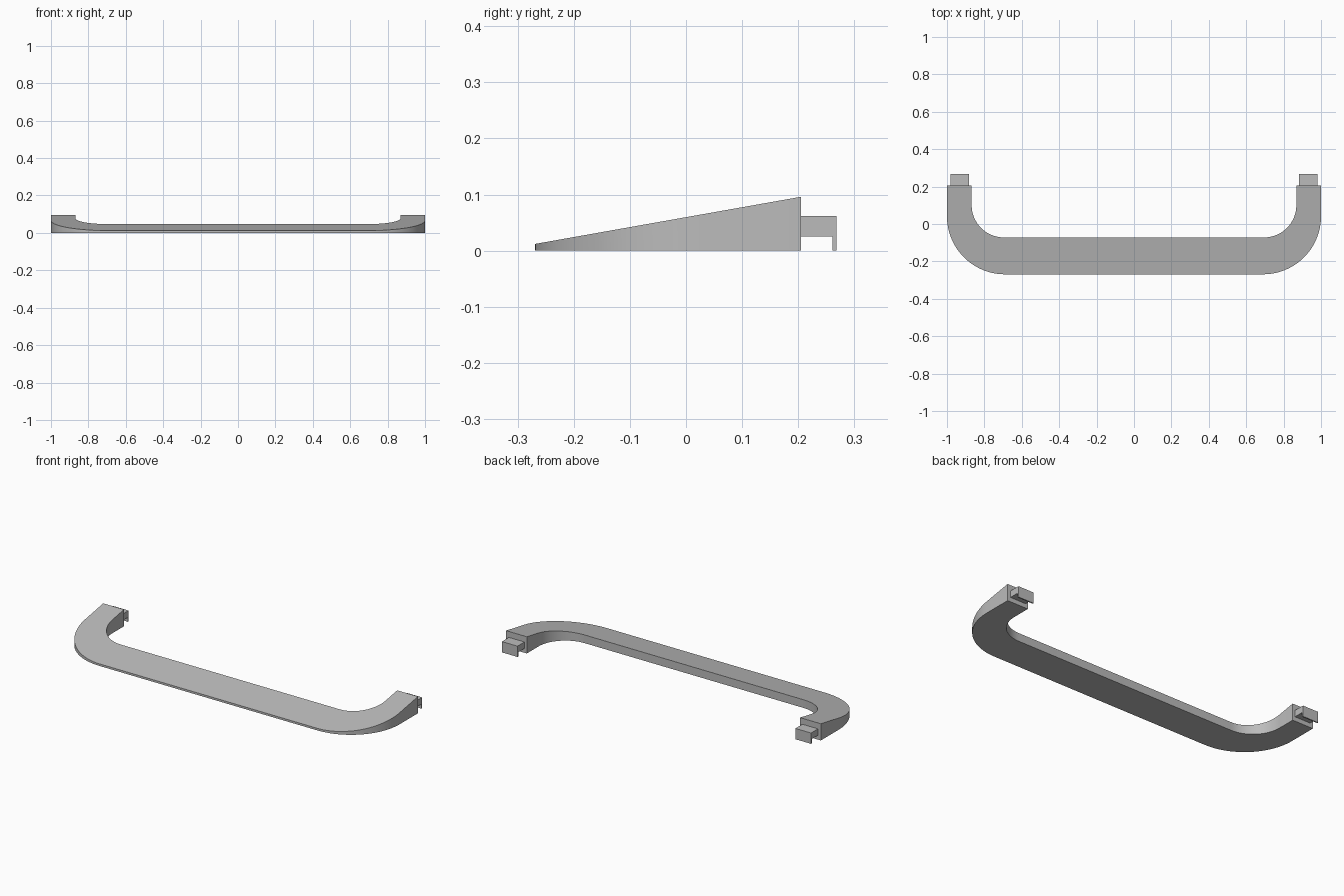
import bpy, bmesh, math

cube = bpy.data.objects.get("Cube")
if cube:
    bpy.data.objects.remove(cube, do_unlink=True)

grey = bpy.data.materials.new("light grey")
grey.use_nodes = True
colour = (0.5, 0.5, 0.5, 1)
grey.diffuse_color = colour
grey.node_tree.nodes["Principled BSDF"].inputs["Base Color"].default_value = colour

FRONT, BACK = -0.269, 0.205
FRONT_HEIGHT, BACK_HEIGHT = 0.012, 0.096


def top_height(y):
    return FRONT_HEIGHT + (BACK_HEIGHT - FRONT_HEIGHT) * (y - FRONT) / (BACK - FRONT)


def arc(cx, cy, r, steps=24):
    """Quarter turn from the side of the corner round to the front."""
    return [(cx + r * math.cos(a), cy - r * math.sin(a))
            for a in (math.pi / 2 * i / steps for i in range(steps + 1))]


def prism(name, rings):
    """Closed solid between two matching loops of points."""
    bm = bmesh.new()
    a, b = [[bm.verts.new(p) for p in ring] for ring in rings]
    bm.faces.new(a)
    bm.faces.new(b)
    for i in range(len(a)):
        j = (i + 1) % len(a)
        bm.faces.new((a[i], a[j], b[j], b[i]))
    bmesh.ops.recalc_face_normals(bm, faces=bm.faces)
    mesh = bpy.data.meshes.new(name)
    bm.to_mesh(mesh)
    bm.free()
    mesh.materials.append(grey)
    obj = bpy.data.objects.new(name, mesh)
    bpy.context.collection.objects.link(obj)
    return obj


# Wedge-shaped handle: U outline with a sloping top
outer = [(1, BACK)] + arc(0.69, 0.041, 0.31)
inner = [(0.868, BACK)] + arc(0.695, 0.101, 0.173)
outline = (outer + [(-x, y) for x, y in reversed(outer)]
           + [(-x, y) for x, y in inner] + inner[::-1])
handle = prism("handle", ([(x, y, 0) for x, y in outline],
                          [(x, y, top_height(y)) for x, y in outline]))
bpy.context.view_layer.objects.active = handle
handle.select_set(True)
bpy.ops.object.shade_smooth_by_angle(angle=math.radians(30))

# Hooked clip on the end of each arm
hook = [(BACK, 0.062), (0.268, 0.062), (0.268, 0), (0.261, 0),
        (0.261, 0.025), (BACK, 0.025)]
for name, side in (("left_clip", 1), ("right_clip", -1)):
    prism(name, [[(side * x, y, z) for y, z in hook] for x in (0.883, 0.982)])
